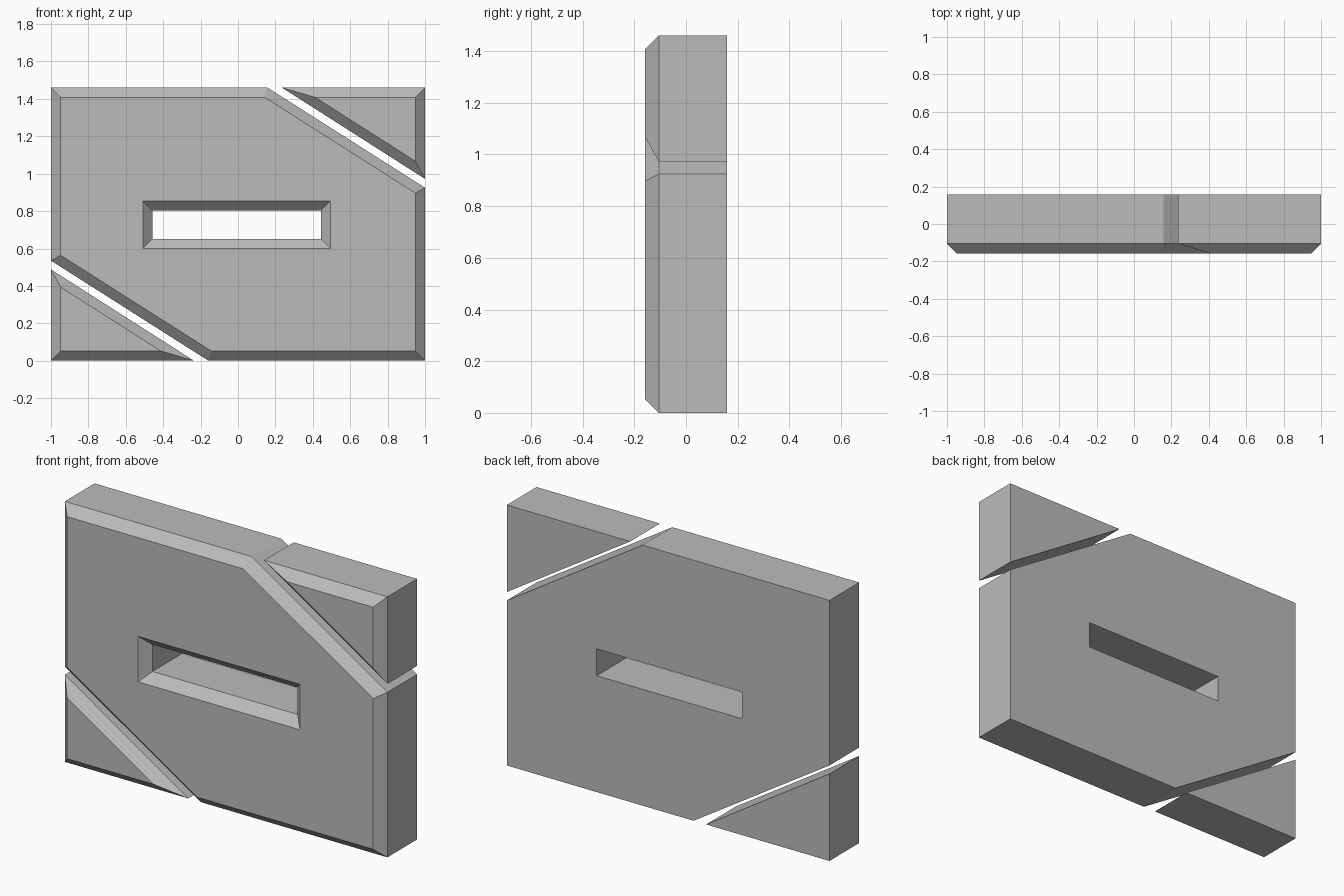
import bpy, bmesh
from mathutils import Vector

FRONT, SHOULDER, BACK = -0.158, -0.105, 0.158
BEVEL = 0.052
HEIGHT = 1.46

cube = bpy.data.objects.get("Cube")
if cube:
    bpy.data.objects.remove(cube, do_unlink=True)

grey = bpy.data.materials.new("plain grey")
grey.use_nodes = True
colour = (0.5, 0.5, 0.5, 1)
grey.diffuse_color = colour
grey.node_tree.nodes["Principled BSDF"].inputs["Base Color"].default_value = colour


def inset(points, d):
    """Mitred inset of a counter-clockwise outline; negative d grows it."""
    pts = [Vector(p) for p in points]
    result = []
    for i, p in enumerate(pts):
        a = (p - pts[i - 1]).normalized()
        b = (pts[(i + 1) % len(pts)] - p).normalized()
        na, nb = Vector((-a.y, a.x)), Vector((-b.y, b.x))
        result.append(p + (na + nb) * d / (1 + na.dot(nb)))
    return result


def add_walls(bm, front_outline, outline):
    """Sloped bevel and straight wall; returns the front and back rim edges."""
    rings = [[bm.verts.new((p[0], y, p[1])) for p in pts]
             for pts, y in ((front_outline, FRONT), (outline, SHOULDER), (outline, BACK))]
    n = len(outline)
    for near, far in zip(rings, rings[1:]):
        for i in range(n):
            j = (i + 1) % n
            bm.faces.new((near[i], near[j], far[j], far[i]))
    return [[bm.edges.get((ring[i - 1], ring[i])) for i in range(n)]
            for ring in (rings[0], rings[2])]


def slab(name, outline, hole=None):
    bm = bmesh.new()
    front, back = add_walls(bm, inset(outline, BEVEL), outline)
    if hole:
        hole_front, hole_back = add_walls(bm, inset(hole, -BEVEL), hole)
        front += hole_front
        back += hole_back
    for rim in (front, back):
        bmesh.ops.triangle_fill(bm, edges=rim, use_beauty=True)
    bmesh.ops.recalc_face_normals(bm, faces=bm.faces)
    mesh = bpy.data.meshes.new(name)
    bm.to_mesh(mesh)
    bm.free()
    mesh.materials.append(grey)
    bpy.context.collection.objects.link(bpy.data.objects.new(name, mesh))


def half_turn(points):
    return [(-x, HEIGHT - z) for x, z in points]


# Main plate with two clipped corners and a bevelled slot
half = [(1, 0), (1, 0.925), (0.158, HEIGHT)]
slot = [(-0.457, 0.652), (0.443, 0.652), (0.443, 0.803), (-0.457, 0.803)]
slab("main_plate", half + half_turn(half), slot)

# Separate corner wedges
corner = [(1, 0.972), (1, HEIGHT), (0.235, HEIGHT)]
slab("upper_left_corner", corner)
slab("lower_right_corner", half_turn(corner))
